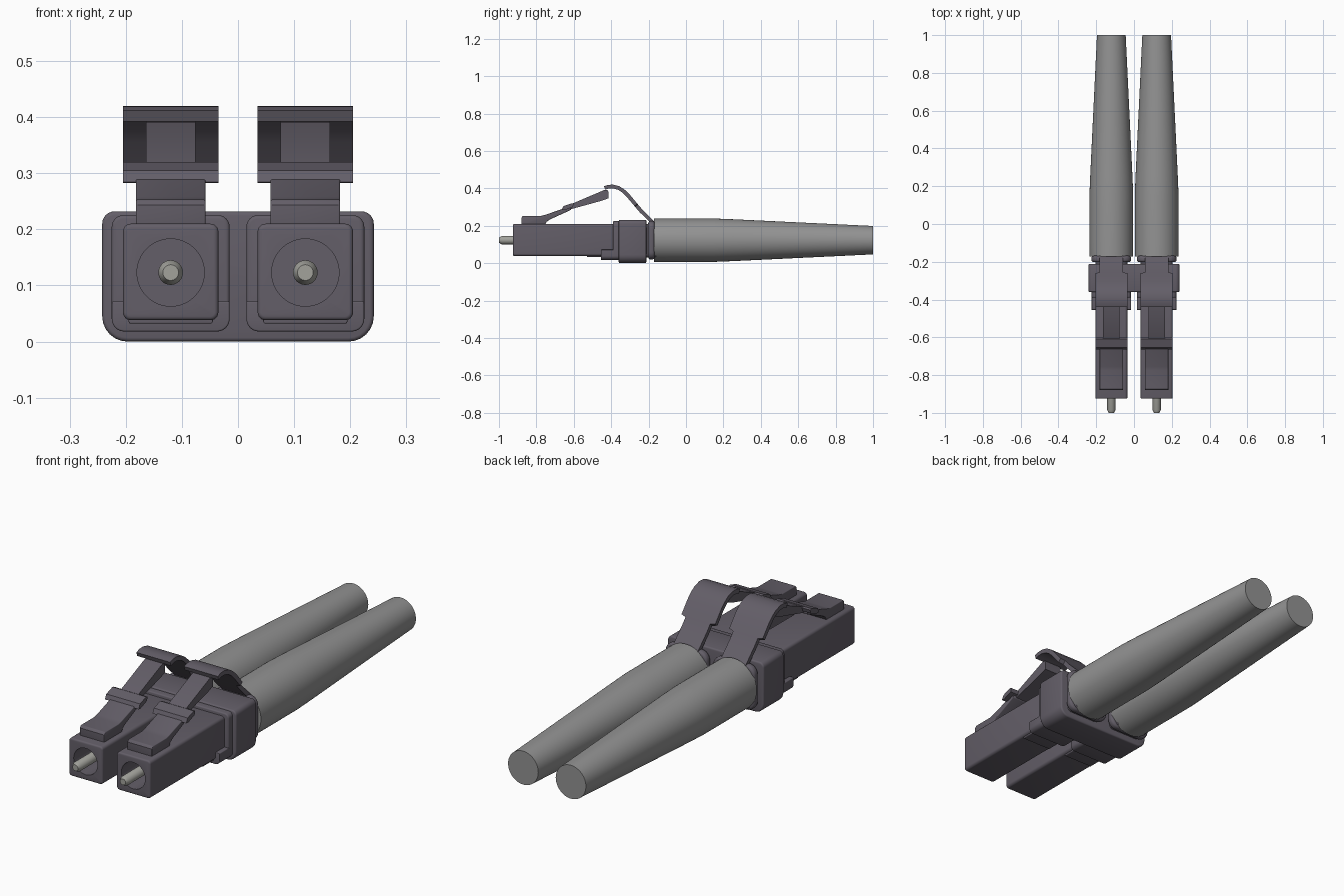
import bpy, bmesh, math
from mathutils import Vector

cube = bpy.data.objects.get("Cube")
if cube:
    bpy.data.objects.remove(cube, do_unlink=True)

MID_Z = 0.123


def material(name, rgb):
    m = bpy.data.materials.new(name)
    m.use_nodes = True
    m.diffuse_color = (*rgb, 1)
    m.node_tree.nodes["Principled BSDF"].inputs["Base Color"].default_value = (*rgb, 1)
    return m


plastic = material("dark plastic", (0.125, 0.112, 0.138))
rubber = material("grey rubber", (0.29, 0.29, 0.29))
ceramic = material("pale ceramic", (0.36, 0.36, 0.33))


def sharpen(mesh, angle=35):
    # Smooth faces, with creases kept sharp
    bm = bmesh.new()
    bm.from_mesh(mesh)
    for f in bm.faces:
        f.smooth = True
    for e in bm.edges:
        e.smooth = e.calc_face_angle(0) < math.radians(angle)
    bm.to_mesh(mesh)
    bm.free()


def finish(name, bm, mat, bevel=0):
    bmesh.ops.recalc_face_normals(bm, faces=bm.faces[:])
    if bevel:
        edges = [e for e in bm.edges if e.calc_face_angle(0) > 0.7]
        bmesh.ops.bevel(bm, geom=edges, offset=bevel, segments=3,
                        profile=0.5, affect='EDGES', clamp_overlap=True)
    mesh = bpy.data.meshes.new(name)
    bm.to_mesh(mesh)
    bm.free()
    mesh.materials.append(mat)
    sharpen(mesh)
    ob = bpy.data.objects.new(name, mesh)
    bpy.context.collection.objects.link(ob)
    return ob


def loft(name, rings, mat, bevel=0):
    # Skin a row of equal-length point rings and cap both ends
    bm = bmesh.new()
    rows = [[bm.verts.new(p) for p in ring] for ring in rings]
    n = len(rows[0])
    for a, b in zip(rows, rows[1:]):
        for i in range(n):
            j = (i + 1) % n
            bm.faces.new((a[i], a[j], b[j], b[i]))
    bm.faces.new(rows[0])
    bm.faces.new(rows[-1][::-1])
    return finish(name, bm, mat, bevel)


def rounded_bar(name, cx, half, z0, z1, y0, y1, r_top, r_low, bevel):
    # Rounded rectangle extruded along y
    pts = []
    corners = [(1, z1 - r_top, r_top, 0), (-1, z1 - r_top, r_top, 90),
               (-1, z0 + r_low, r_low, 180), (1, z0 + r_low, r_low, 270)]
    for side, z, r, start in corners:
        for k in range(7):
            a = math.radians(start + 15 * k)
            pts.append((cx + side * (half - r) + r * math.cos(a), z + r * math.sin(a)))
    return loft(name, [[(x, y, z) for x, z in pts] for y in (y0, y1)], plastic, bevel)


def side_profile(name, cx, half, pts, bevel=0):
    # Side outline extruded along x
    return loft(name, [[(cx + s * half, y, z) for y, z in pts] for s in (-1, 1)],
                plastic, bevel)


def turned(name, cx, profile, mat, n=48):
    # Round part along y from (y, radius) pairs
    rings = []
    for y, r in profile:
        angles = [2 * math.pi * i / n for i in range(n)]
        rings.append([(cx + r * math.cos(a), y, MID_Z + r * math.sin(a)) for a in angles])
    return loft(name, rings, mat)


def trigger(name, cx):
    # Curved strip that widens into the thumb rest
    path = [(-.435, .402, .085), (-.415, .409, .085), (-.39, .410, .085),
            (-.36, .402, .085), (-.335, .386, .085), (-.31, .362, .085),
            (-.268, .312, .085), (-.264, .307, .062), (-.24, .279, .062),
            (-.20, .240, .062), (-.172, .212, .062)]
    rings = []
    for i, (y, z, half) in enumerate(path):
        a, b = path[max(i - 1, 0)], path[min(i + 1, len(path) - 1)]
        t = Vector((0, b[0] - a[0], b[1] - a[1])).normalized()
        normal = Vector((0, -t.z, t.y)) * 0.010
        c = Vector((cx, y, z))
        w = Vector((half, 0, 0))
        rings.append([c - w + normal, c + w + normal, c + w - normal, c - w - normal])
    return loft(name, rings, plastic)


base_outline = [(-.88, .2), (-.88, .243), (-.872, .253), (-.775, .253), (-.755, .258),
                (-.66, .290), (-.615, .306), (-.615, .285), (-.725, .235),
                (-.745, .222), (-.755, .2)]
arm_outline = [(-.665, .275), (-.655, .295), (-.60, .322), (-.44, .390), (-.42, .392),
               (-.415, .383), (-.415, .347), (-.45, .334)]
ear_outline = [(-.665, .284), (-.655, .305), (-.61, .320), (-.60, .317),
               (-.605, .300), (-.65, .283)]

for side, x in (("right", -0.12), ("left", 0.12)):
    # Housing with a round bore in the front
    body = rounded_bar(side + "_housing", x, .085, .038, .21, -.925, -.3, .014, .014, .007)
    cutter = turned("bore_cutter", x, [(-1.1, .06), (-.72, .06)], plastic)
    mod = body.modifiers.new("bore", 'BOOLEAN')
    mod.operation = 'DIFFERENCE'
    mod.object = cutter
    bpy.context.view_layer.objects.active = body
    bpy.ops.object.modifier_apply(modifier=mod.name)
    bpy.data.objects.remove(cutter, do_unlink=True)
    sharpen(body.data)

    # Ferrule with a chamfered tip
    turned(side + "_ferrule", x, [(-1, .014), (-.985, .022), (-.70, .022)], ceramic, 32)

    # Collar, lower lip and rear flange
    rounded_bar(side + "_collar", x, .105, .018, .225, -.39, -.3, .02, .03, .006)
    rounded_bar(side + "_collar_lip", x, .105, .018, .072, -.455, -.35, .004, .022, .003)
    rounded_bar(side + "_bottom_pad", x, .075, .032, .06, -.53, -.38, .004, .004, .002)
    rounded_bar(side + "_neck", x, .085, .03, .21, -.3, -.16, .02, .02, .004)
    rounded_bar(side + "_flange", x, .105, .02, .225, -.202, -.168, .04, .04, .012)

    # Latch and thumb trigger
    side_profile(side + "_latch_base", x, .062, base_outline, .003)
    side_profile(side + "_latch_arm", x, .044, arm_outline)
    side_profile(side + "_latch_ears", x, .085, ear_outline)
    trigger(side + "_trigger", x)

    # Tapered strain relief boot
    turned(side + "_boot", x, [(-.172, .116), (.15, .116), (.25, .112), (1, .076)], rubber, 64)

# Clip that joins both housings
rounded_bar("duplex_clip", 0, .242, 0, .232, -.36, -.212, .022, .045, .007)
